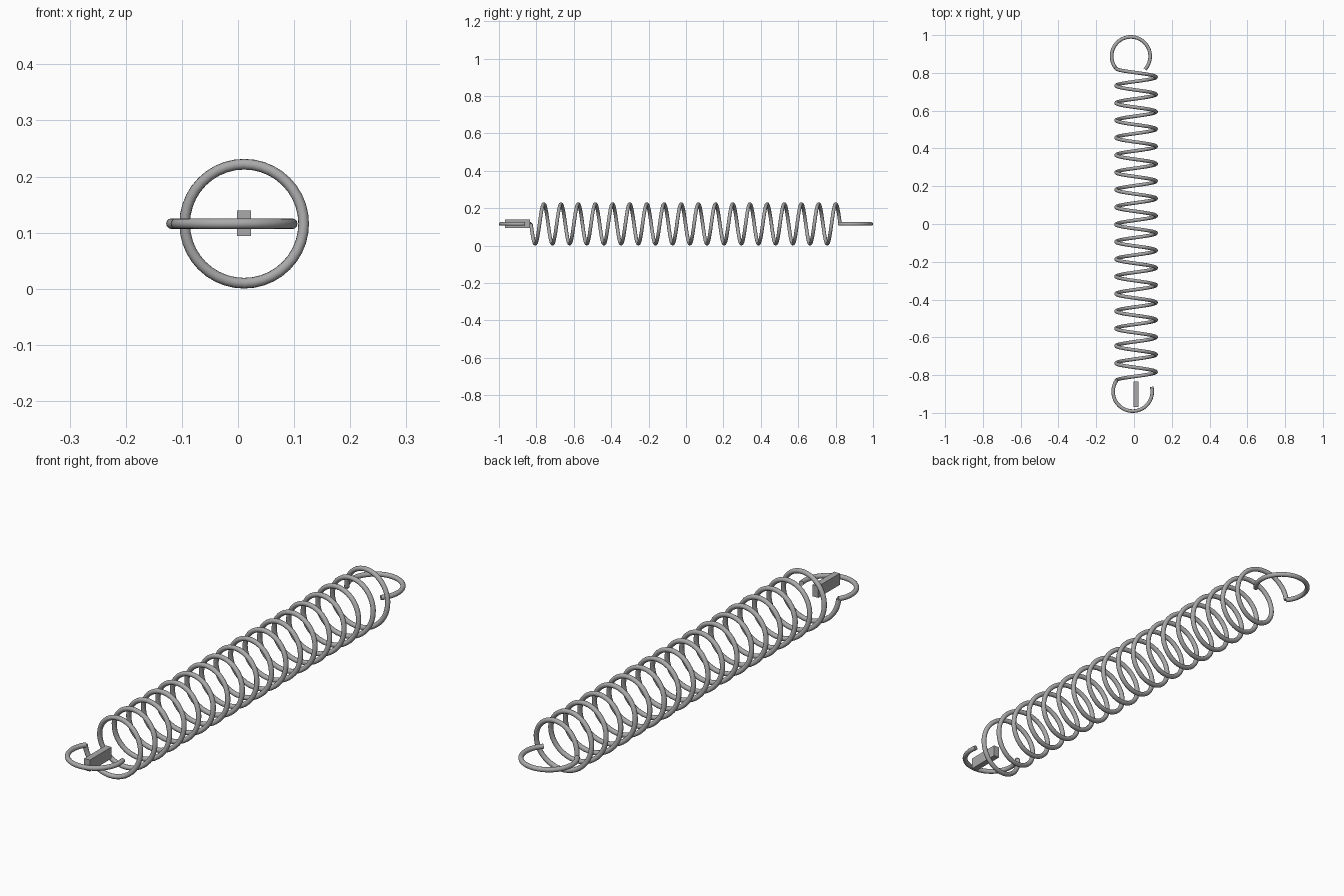
import bpy
from math import cos, sin, pi, radians

cube = bpy.data.objects.get("Cube")
if cube:
    bpy.data.objects.remove(cube, do_unlink=True)

# Single steel material
steel = bpy.data.materials.new("grey steel")
steel.use_nodes = True
colour = (0.4, 0.4, 0.4, 1)
steel.diffuse_color = colour
steel.node_tree.nodes["Principled BSDF"].inputs["Base Color"].default_value = colour

WIRE = 0.0095
MID_Z = 0.116


def wire(name, points):
    """Sweep a round, capped wire along a path and turn it into a mesh."""
    curve = bpy.data.curves.new(name, "CURVE")
    curve.dimensions = "3D"
    curve.bevel_depth = WIRE
    curve.bevel_resolution = 4
    curve.use_fill_caps = True
    spline = curve.splines.new("POLY")
    spline.points.add(len(points) - 1)
    for p, co in zip(spline.points, points):
        p.co = (*co, 1)
    curve.materials.append(steel)
    obj = bpy.data.objects.new(name, curve)
    bpy.context.collection.objects.link(obj)
    bpy.ops.object.select_all(action="DESELECT")
    obj.select_set(True)
    bpy.context.view_layer.objects.active = obj
    bpy.ops.object.convert(target="MESH")
    bpy.ops.object.shade_smooth_by_angle(angle=radians(40))
    return bpy.context.object


def hook(name, cx, cy, radius, start, end, steps=48):
    """Open horizontal loop between two angles in degrees."""
    angles = [radians(start + (end - start) * i / steps) for i in range(steps + 1)]
    return wire(name, [(cx + radius * cos(a), cy + radius * sin(a), MID_Z)
                       for a in angles])


# Coil: starts and ends on the right side, dropping first
turns, per_turn = 18, 40
radius, y_start, y_end = 0.106, -0.829, 0.824
count = turns * per_turn
coil = []
for i in range(count + 1):
    a = 2 * pi * i / per_turn
    coil.append((0.011 - radius * cos(a),
                 y_start + (y_end - y_start) * i / count,
                 MID_Z - radius * sin(a)))
wire("coil", coil)

# End hooks
hook("front_hook", -0.007, -0.887, 0.1035, 146, 374)
hook("back_hook", -0.0165, 0.8885, 0.102, 219, -43)

# Small flat bar inside the front hook
bpy.ops.mesh.primitive_cube_add(size=1, location=(0.011, -0.901, 0.117))
bar = bpy.context.object
bar.name = "front_bar"
bar.scale = (0.025, 0.136, 0.046)
bpy.ops.object.transform_apply(location=False, rotation=False, scale=True)
bar.data.materials.append(steel)
